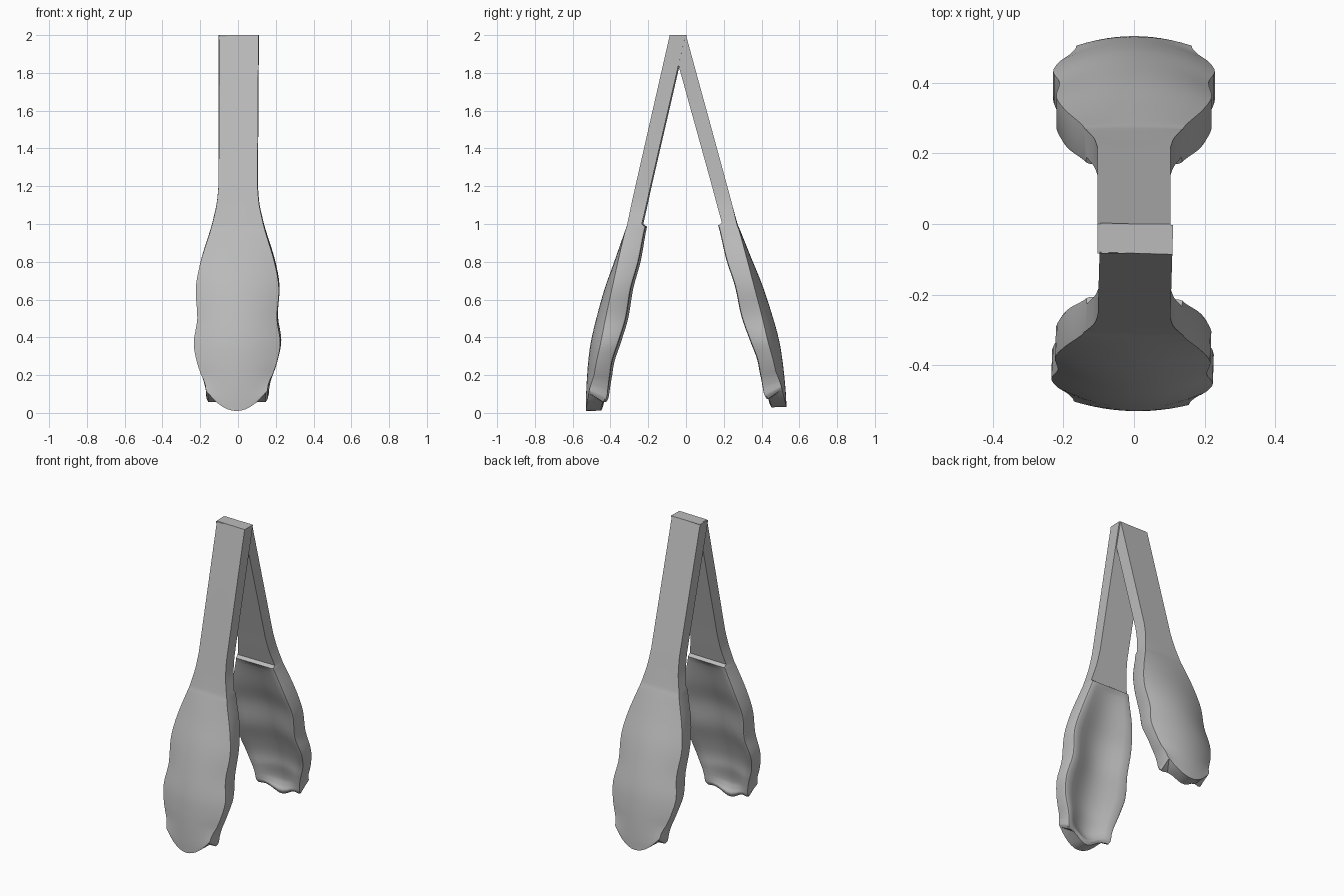
import bpy, bmesh, math
from mathutils import Matrix

cube = bpy.data.objects.get("Cube")
if cube:
    bpy.data.objects.remove(cube, do_unlink=True)

steel = bpy.data.materials.new("brushed_grey")
steel.use_nodes = True
GREY = (0.5, 0.5, 0.5, 1)
steel.diffuse_color = GREY
steel.node_tree.nodes["Principled BSDF"].inputs["Base Color"].default_value = GREY

# Stations: height, half width, outer spine, outer crown, inner rim, scoop depth
STRAP = [(2, .103, .083, 0, 0, 0), (1.2, .103, .265, 0, .185, 0),
         (1.1, .113, .287, 0, .207, 0), (1, .135, .31, .003, .23, 0)]
GRIP = [(.985, .139, .314, .004, .21, 0), (.95, .149, .327, .006, .218, .014),
        (.8, .195, .38, .025, .246, .035), (.66, .22, .43, .045, .285, .05),
        (.5, .211, .475, .055, .312, .055), (.37, .229, .505, .06, .352, .06),
        (.27, .212, .518, .05, .385, .055), (.18, .183, .525, .04, .398, .05),
        (.1, .167, .529, .03, .405, .045), (.06, .164, .53, .025, .408, .025),
        (.035, .162, .53, .022, .412, .004), (.01, .152, .53, .02, .422, 0)]


def smooth_rows(rows, steps):
    """Catmull-Rom interpolation with tangents scaled to the uneven heights."""
    def slope(i, k):
        a, b = rows[max(i - 1, 0)], rows[min(i + 1, len(rows) - 1)]
        return (b[k] - a[k]) / (b[0] - a[0])
    out = []
    for i in range(len(rows) - 1):
        p, q = rows[i], rows[i + 1]
        h = q[0] - p[0]
        for s in range(steps):
            t = s / steps
            blend = t * t * (3 - 2 * t)
            row = [p[0] + h * t]
            for k in range(1, len(p)):
                row.append(p[k] + (q[k] - p[k]) * blend
                           + h * (t * (1 - t) ** 2 * slope(i, k) - t * t * (1 - t) * slope(i + 1, k)))
            out.append(row)
    return out + [list(rows[-1])]


def ring(row, grip):
    """Closed cross-section: crowned back, side walls, rounded rim and scooped inside."""
    z, w, spine, crown, rim, scoop = row
    n = 12
    near_end = max(0, 1 - z / .2)
    points = []
    for i in range(n + 1):
        u = 2 * i / n - 1
        points.append((w * u, spine - crown * u * u, z + .1 * near_end * u * u))
    soft = .012 if grip else 0
    inner = [(1, soft), (1 - soft * 2, soft * .3)] if grip else [(1, 0)]
    inner += [(u / 10, None) for u in (9, 7, 5, 3, 1)]
    side = []
    for u, dy in inner:
        depth = scoop * math.cos(min(1, u / .9) * math.pi / 2) ** 1.3 if dy is None else dy
        lobe = .05 * near_end * (1 - math.cos(math.pi * min(1, u * 1.3))) / 2
        side.append((w * u, rim + depth + .03 * near_end * (1 - u * u), z + lobe))
    points += side + [(-x, y, zz) for x, y, zz in reversed(side)]
    return points


def build_arm(name, matrix):
    bm = bmesh.new()
    strap = [ring(r, False) for r in STRAP[:1] + smooth_rows(STRAP[1:], 4)]
    # repeat two inner points so strap rings match the grip rings
    strap = [p[:14] + p[13:-1] + [p[-1], p[-1]] for p in strap]
    grip = [ring(r, True) for r in smooth_rows(GRIP, 4)]
    rings = [[bm.verts.new((x, -y, z)) for x, y, z in pts] for pts in strap + grip]
    for a, b in zip(rings, rings[1:]):
        for i in range(len(a)):
            j = (i + 1) % len(a)
            bm.faces.new((a[i], a[j], b[j], b[i]))
    # ends are bridged from the back edge to the scoop edge
    for loop in (rings[0], rings[-1]):
        bm.faces.new(loop)
    bmesh.ops.remove_doubles(bm, verts=bm.verts[:], dist=.00005)
    bmesh.ops.triangulate(bm, faces=[f for f in bm.faces if len(f.verts) > 4])
    bm.transform(matrix)
    bmesh.ops.recalc_face_normals(bm, faces=bm.faces[:])
    mesh = bpy.data.meshes.new(name)
    bm.to_mesh(mesh)
    bm.free()
    mesh.materials.append(steel)
    arm = bpy.data.objects.new(name, mesh)
    bpy.context.collection.objects.link(arm)
    bpy.ops.object.select_all(action='DESELECT')
    arm.select_set(True)
    bpy.context.view_layer.objects.active = arm
    bpy.ops.object.shade_smooth_by_angle(angle=math.radians(35))


# The front arm is twisted slightly; the back arm mirrors it and opens about the top
build_arm("front_arm", Matrix.Translation((.008, 0, 0)) @ Matrix.Rotation(-.03, 4, 'Z'))
top = STRAP[0][2]
build_arm("back_arm", Matrix.Translation((0, 0, 2)) @ Matrix.Rotation(.043, 4, 'X')
          @ Matrix.Translation((0, -top, -2)) @ Matrix.Scale(-1, 4, (0, 1, 0)))
